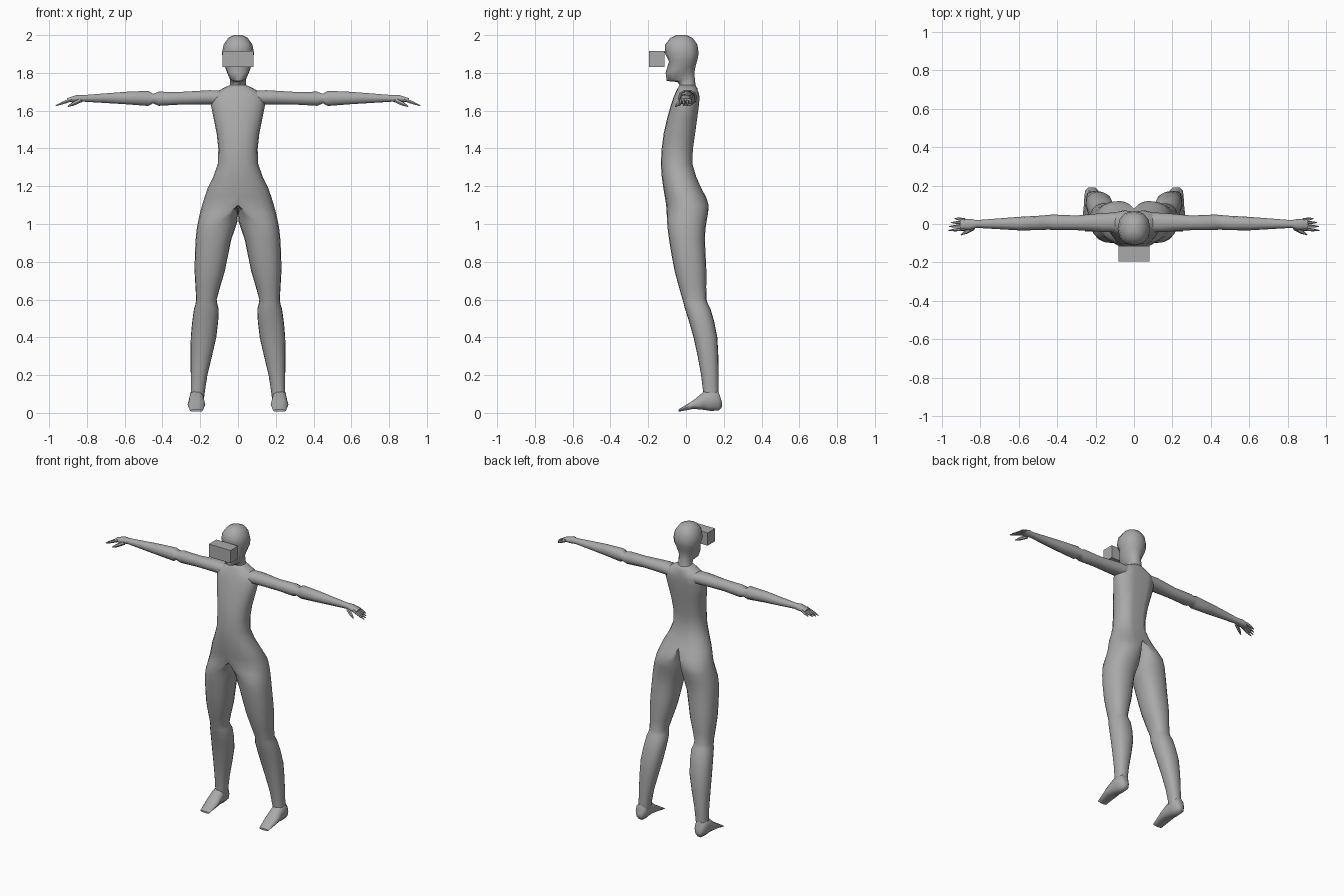
import bpy, bmesh, math
from mathutils import Vector

if "Cube" in bpy.data.objects:
    bpy.data.objects.remove(bpy.data.objects["Cube"])

skin = bpy.data.materials.new("plain grey")
skin.diffuse_color = (0.4, 0.4, 0.4, 1)
skin.use_nodes = True
skin.node_tree.nodes["Principled BSDF"].inputs["Base Color"].default_value = skin.diffuse_color


def curve(v, e=0.88):
    return math.copysign(abs(v) ** e, v)


def oval(n, place):
    """Ring of n points; place maps unit (u, v) to a position."""
    return [place(curve(math.cos(a)), curve(math.sin(a)))
            for a in (2 * math.pi * i / n for i in range(n))]


def mix(lo, hi, t):
    return (lo + hi) / 2 + (hi - lo) / 2 * t


def refine(rows):
    """Insert a smooth in-between row after every row."""
    out, last = [], len(rows) - 1
    for i in range(last):
        near = rows[max(i - 1, 0)], rows[i], rows[i + 1], rows[min(i + 2, last)]
        out += [rows[i], tuple((9 * (b + c) - a - d) / 16 for a, b, c, d in zip(*near))]
    return out + [rows[last]]


def loft(name, rings, mirror=True, angle=50):
    bm = bmesh.new()
    rows = [[bm.verts.new(p) for p in r] for r in rings]
    n = len(rows[0])
    for a, b in zip(rows, rows[1:]):
        for i in range(n):
            bm.faces.new((a[i], a[(i + 1) % n], b[(i + 1) % n], b[i]))
    bm.faces.new(rows[0])
    bm.faces.new(rows[-1])
    bmesh.ops.recalc_face_normals(bm, faces=bm.faces)
    if mirror:  # drop walls lying on the mirror plane
        inner = [f for f in bm.faces if all(abs(v.co.x) < 1e-5 for v in f.verts)]
        bmesh.ops.delete(bm, geom=inner, context='FACES')
    bmesh.ops.remove_doubles(bm, verts=bm.verts, dist=1e-5)
    me = bpy.data.meshes.new(name)
    bm.to_mesh(me)
    bm.free()
    me.materials.append(skin)
    ob = bpy.data.objects.new(name, me)
    bpy.context.collection.objects.link(ob)
    bpy.context.view_layer.objects.active = ob
    ob.select_set(True)
    bpy.ops.object.shade_smooth_by_angle(angle=math.radians(angle))
    ob.select_set(False)
    if mirror:
        m = ob.modifiers.new("mirror", 'MIRROR')
        m.use_clip = True
        m.merge_threshold = 0.0005


# Half torso: z, outer x, front y, back y
TORSO = [(1.735, .045, -.035, .05), (1.69, .125, -.058, .072), (1.63, .143, -.08, .072),
         (1.48, .113, -.118, .052), (1.32, .106, -.133, .037), (1.19, .16, -.12, .085)]
# Leg: z, inner x, outer x, front y, back y
LEG = [(1.01, .004, .212, -.10, .108), (.92, .035, .224, -.09, .10), (.75, .07, .23, -.06, .108),
       (.60, .113, .221, -.018, .108), (.55, .102, .233, -.005, .13), (.40, .115, .25, .04, .166),
       (.20, .162, .25, .08, .172), (.06, .182, .25, .095, .172)]
# Rows gain the x where the front and back of the ring split from the middle
body = [(z, 0, x, f, b, 0, 0) for z, x, f, b in TORSO]
body.append((1.10, 0, .19, -.105, .12, 0, .075))
body += [(*r, (r[1] + r[2]) / 2, (r[1] + r[2]) / 2) for r in LEG]


def body_ring(z, xin, xout, yf, yb, sf, sb, n=20):
    xin, sf, sb = (max(0, v) for v in (xin, sf, sb))
    pts = []
    for i in range(n):
        a = -math.pi / 2 + 2 * math.pi * i / n
        c, s = curve(math.cos(a)), curve(math.sin(a))
        split = mix(sf, sb, s)
        x = split + (c * (xout - split) if c > 0 else c * (split - xin))
        groove = .012 if i == n // 2 and sb < .02 and z < 1.7 else 0  # spine
        pts.append((0 if abs(x) < 1e-6 else x, mix(yf, yb, s) - groove, z))
    return pts


loft("torso_and_legs", [body_ring(*r) for r in refine(body)], angle=70)

# Arm: x, middle y, half depth, middle z, half height, pinched at the elbow
ARM = [(.07, .008, .052, 1.668, .038), (.15, .008, .05, 1.671, .039), (.30, .006, .038, 1.666, .035),
       (.42, .009, .04, 1.663, .039), (.45, .009, .038, 1.664, .026), (.475, .006, .038, 1.665, .042),
       (.60, .002, .035, 1.667, .034), (.82, 0, .02, 1.665, .018), (.85, -.002, .028, 1.664, .021),
       (.905, -.002, .028, 1.656, .01)]
loft("arm", [oval(10, lambda u, v, r=r: (r[0], r[1] + r[2] * u, r[3] + r[4] * v)) for r in ARM])


# Fingers and thumb: tapered six-sided spikes
def digit(name, start, end, r):
    a, b = Vector(start), Vector(end)
    q = (b - a).to_track_quat('Z', 'Y')
    loft(name, [oval(6, lambda u, v, t=t, k=k: a.lerp(b, t) + q @ Vector((u * r * k, v * r * k, 0)))
                for t, k in ((0, 1), (.6, .85), (1, .25))])


for i, name in enumerate(("index", "middle", "ring", "little")):
    y = -.026 + .016 * i
    digit(name + "_finger", (.88, y, 1.66), (.965 - .0035 * i * i, y * 1.3, 1.626 + .001 * i * i), .009)
digit("thumb", (.835, -.02, 1.655), (.90, -.056, 1.622), .012)

# Foot: y, bottom z, top z, half width
FOOT = [(.19, .03, .06, .018), (.172, .01, .115, .035), (.13, .008, .13, .039),
        (.095, .014, .115, .041), (.04, .02, .068, .047), (-.04, .006, .018, .034)]
loft("foot", [oval(10, lambda u, v, r=r: (.22 + u * r[3], r[0], mix(r[1], r[2], v))) for r in FOOT])

# Head and neck: front y and z, back y and z, half width
HEAD = [(-.045, 1.70, .06, 1.70, .06), (-.03, 1.73, .05, 1.74, .042),
        (-.045, 1.752, .045, 1.785, .042), (-.102, 1.757, .046, 1.81, .05),
        (-.108, 1.80, .052, 1.84, .065), (-.09, 1.86, .062, 1.875, .079),
        (-.113, 1.905, .067, 1.905, .085), (-.11, 1.95, .06, 1.95, .076),
        (-.083, 1.985, .035, 1.985, .052), (-.05, 2.0, .002, 2.0, .022)]
loft("head", [oval(12, lambda u, v, r=r: (u * r[4], mix(r[0], r[2], v), mix(r[1], r[3], v)))
              for r in HEAD], mirror=False)

# Box visor in front of the eyes
loft("visor", [[(sx * .081, y, 1.873 + sz * .043) for sx, sz in ((-1, -1), (1, -1), (1, 1), (-1, 1))]
               for y in (-.195, -.115)], mirror=False, angle=30)
